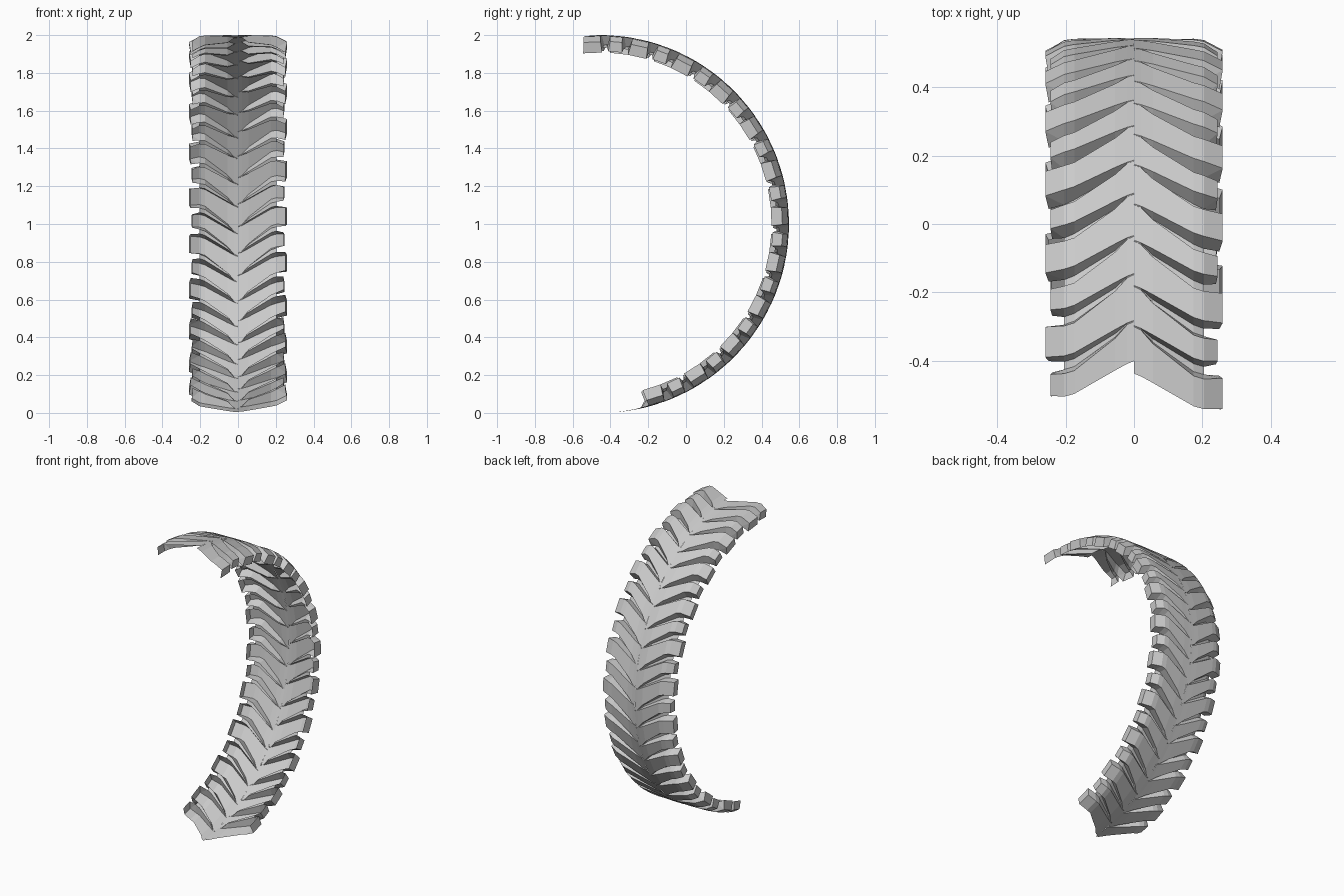
import bpy, bmesh
from math import sin, cos, radians

if "Cube" in bpy.data.objects:
    bpy.data.objects.remove(bpy.data.objects["Cube"])

CY, CZ = -0.455, 1.0      # axis of the half ring
PITCH = 15.0              # one large + one small lug, in degrees
SWEEP = 7.4               # how far the crown leads the shoulder, in degrees

# cross-section stations: (x, radius, sweep from crown, groove half width at top)
LUG_BIG = [(0, 1.0, 0, 0.1), (0.02, 1.0, 0.5, 0.15), (0.055, 1.0, 2.2, 0.75), (0.175, 0.998, 6.9, 1.5),
           (0.205, 0.994, SWEEP, 1.5), (0.26, 0.965, SWEEP, 1.4), (0.25, 0.908, SWEEP, 0.9)]
LUG_SMALL = LUG_BIG[:5] + [(0.245, 0.968, SWEEP, 1.6), (0.24, 0.915, SWEEP, 1.2)]
# groove floor starts at the crown and deepens outwards, stopping at the carcass edge
GROOVE = [(0, 1.0, 0, 0.05), (0.02, 0.998, 0.5, 0.08), (0.055, 0.968, 2.2, 0.3), (0.175, 0.948, 6.9, 0.7)]
GROOVE += [(0.205, 0.935, SWEEP, 0.7)] * 3


def section(bm, stations, angle, sign, side):
    """One row of vertices from crown to shoulder, offset from a groove centre line."""
    row = []
    for x, r, sweep, w in stations:
        a = radians(angle - SWEEP + sweep + sign * w)
        row.append(bm.verts.new((side * x, CY + r * cos(a), CZ + r * sin(a))))
    return row


def tread_half(name, side, lugs):
    """lugs: (shoulder angle, half pitch share, stations), any order."""
    lugs = sorted(lugs, key=lambda l: l[0])
    bm = bmesh.new()
    rows = []
    for i, (a, h, st) in enumerate(lugs):
        if i > 0:
            rows.append(section(bm, GROOVE, a - h, 1, side))
        rows.append(section(bm, st, a - h, 1, side))
        rows.append(section(bm, st, a + h, -1, side))
        if i < len(lugs) - 1:
            rows.append(section(bm, GROOVE, a + h, -1, side))
    for r0, r1 in zip(rows, rows[1:]):
        for j in range(len(r0) - 1):
            q = (r0[j], r0[j + 1], r1[j + 1], r1[j])
            bm.faces.new(q if side > 0 else q[::-1])
    # collapse the doubled groove ends so the block side walls close
    bmesh.ops.remove_doubles(bm, verts=bm.verts, dist=0.0005)
    bmesh.ops.dissolve_degenerate(bm, edges=bm.edges, dist=0.0005)
    bmesh.ops.recalc_face_normals(bm, faces=bm.faces)
    me = bpy.data.meshes.new(name)
    bm.to_mesh(me)
    bm.free()
    ob = bpy.data.objects.new(name, me)
    bpy.context.collection.objects.link(ob)
    return ob


def big(a):
    return (a, 4.05, LUG_BIG)


def small(a):
    return (a, 3.45, LUG_SMALL)


# right half: starts and ends on a large lug
right = [big(2.5 + PITCH * k) for k in range(-5, 7)]
right += [small(10 + PITCH * k) for k in range(-5, 6)]
# left half: staggered, starts and ends on a small lug
left = [big(8.5 + PITCH * k) for k in range(-5, 6)]
left += [small(1 + PITCH * k) for k in range(-5, 7)]

tread_half("tread_right", 1, right)
tread_half("tread_left", -1, left)
